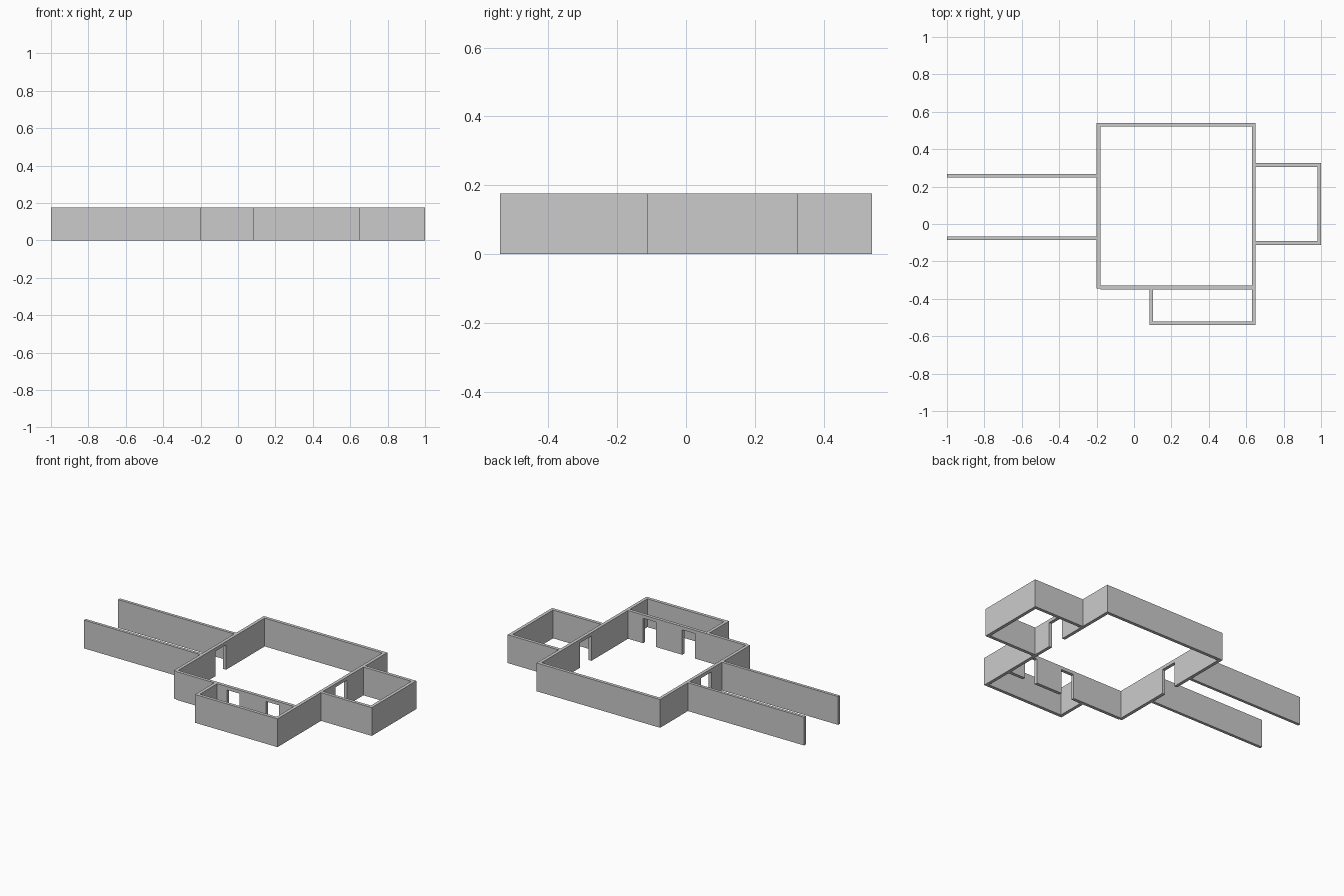
import bpy
import bmesh

if "Cube" in bpy.data.objects:
    bpy.data.objects.remove(bpy.data.objects["Cube"])

H = 0.176       # wall height
T = 0.02        # wall thickness
DOOR_H = 0.155  # doorway height


def wall(name, axis, start, end, offset, doors=(), thick=T):
    """Upright wall along 'x' or 'y'. offset is its lower side on the other axis;
    doors lists (from, to) openings that reach the floor."""
    outline = [(start, H), (start, 0)]
    for a, b in doors:
        outline += [(a, 0), (a, DOOR_H), (b, DOOR_H), (b, 0)]
    outline += [(end, 0), (end, H)]

    bm = bmesh.new()
    if axis == 'x':
        pts = [(u, offset, z) for u, z in outline]
        push = (0, thick, 0)
    else:
        pts = [(offset, u, z) for u, z in outline]
        push = (thick, 0, 0)
    face = bm.faces.new([bm.verts.new(p) for p in pts])
    ext = bmesh.ops.extrude_face_region(bm, geom=[face])
    verts = [g for g in ext['geom'] if isinstance(g, bmesh.types.BMVert)]
    bmesh.ops.translate(bm, verts=verts, vec=push)
    bmesh.ops.recalc_face_normals(bm, faces=bm.faces)
    mesh = bpy.data.meshes.new(name)
    bm.to_mesh(mesh)
    bm.free()
    obj = bpy.data.objects.new(name, mesh)
    bpy.context.collection.objects.link(obj)
    return obj


# Main hall
wall("hall_back_wall", 'x', -0.20, 0.65, 0.52)
wall("hall_left_wall", 'y', -0.345, 0.52, -0.20, [(0.035, 0.14)])
wall("hall_right_wall", 'y', -0.54, 0.52, 0.63, [(0.03, 0.145)])
wall("hall_front_wall", 'x', -0.18, 0.63, -0.35, [(0.168, 0.257), (0.438, 0.526)])

# Corridor on the left
for side, y in (("back", 0.249), ("front", -0.086)):
    wall(f"corridor_{side}_wall", 'x', -1.0, -0.20, y, thick=0.018)

# Side room on the right
wall("side_room_back_wall", 'x', 0.65, 1.0, 0.305)
wall("side_room_front_wall", 'x', 0.65, 1.0, -0.112)
wall("side_room_end_wall", 'y', -0.092, 0.305, 0.98)

# Front room
wall("front_room_left_wall", 'y', -0.52, -0.35, 0.082)
wall("front_room_front_wall", 'x', 0.082, 0.63, -0.54)
